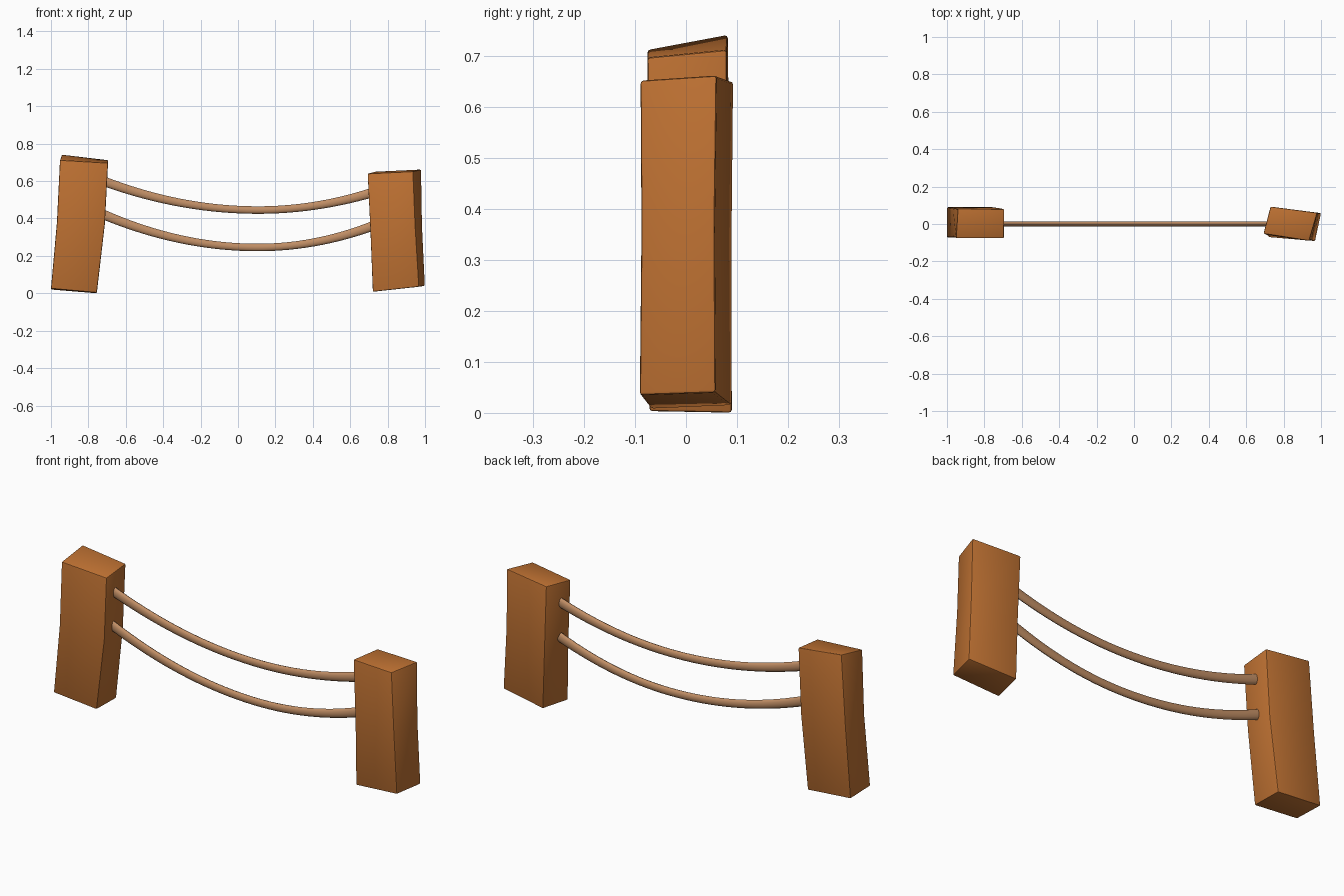
import bpy, bmesh, math

if "Cube" in bpy.data.objects:
    bpy.data.objects.remove(bpy.data.objects["Cube"])


def material(name, color):
    m = bpy.data.materials.new(name)
    m.diffuse_color = (*color, 1)
    m.use_nodes = True
    m.node_tree.nodes["Principled BSDF"].inputs["Base Color"].default_value = m.diffuse_color
    return m


WOOD = material("orange brown wood", (0.515, 0.165, 0.032))
ROPE = material("tan rope", (0.53, 0.27, 0.13))


def loft(name, rings, mat, bevel=0):
    """Skin a list of closed rings of points and cap both ends."""
    bm = bmesh.new()
    vr = [[bm.verts.new(p) for p in ring] for ring in rings]
    n = len(rings[0])
    for a, b in zip(vr, vr[1:]):
        for i in range(n):
            j = (i + 1) % n
            bm.faces.new((a[i], a[j], b[j], b[i]))
    bm.faces.new(vr[0][::-1])
    bm.faces.new(vr[-1])
    bmesh.ops.recalc_face_normals(bm, faces=bm.faces)
    if bevel:
        sharp = [e for e in bm.edges if e.calc_face_angle(0) > math.radians(40)]
        bmesh.ops.bevel(bm, geom=sharp, offset=bevel, segments=2, profile=0.5,
                        affect='EDGES')
    me = bpy.data.meshes.new(name)
    bm.to_mesh(me)
    bm.free()
    me.materials.append(mat)
    ob = bpy.data.objects.new(name, me)
    bpy.context.collection.objects.link(ob)
    bpy.ops.object.select_all(action='DESELECT')
    ob.select_set(True)
    bpy.context.view_layer.objects.active = ob
    bpy.ops.object.shade_smooth_by_angle(angle=math.radians(40))
    return ob


# Crooked posts: rings from bottom to top
# (front left, front right, back right, back left)
loft("left_post", [
    [(-1.0, -.072, .025), (-.755, -.072, .003), (-.755, .09, 0), (-1.0, .09, .02)],
    [(-.968, -.07, .38), (-.712, -.07, .37), (-.712, .084, .37), (-.968, .086, .38)],
    [(-.952, -.076, .712), (-.695, -.076, .697), (-.694, .08, .712), (-.942, .082, .742)],
], WOOD, 0.006)
loft("right_post", [
    [(.72, -.07, .008), (.968, -.091, .035), (1.0, .058, .04), (.752, .09, .015)],
    [(.707, -.058, .33), (.948, -.088, .36), (.985, .056, .36), (.742, .09, .34)],
    [(.692, -.052, .64), (.936, -.09, .652), (.98, .06, .662), (.73, .093, .65)],
], WOOD, 0.006)


# Sagging oval ropes, slightly thicker at the ends
def rope(name, low, left_rise, right_rise):
    rings = []
    for k in range(33):
        x = -.72 + 1.44 * k / 32
        span, rise = (.8, left_rise) if x < .107 else (.6, right_rise)
        t = (x - .107) / span
        z, slope = low + rise * t * t, 2 * rise * t / span
        a = math.atan(slope)
        hz, hy = .020 + .005 * t * t, .013
        ring = []
        for i in range(12):
            u = 2 * math.pi * i / 12
            h = hz * math.sin(u)
            ring.append((x - h * math.sin(a), hy * math.cos(u), z + h * math.cos(a)))
        rings.append(ring)
    loft(name, rings, ROPE)


rope("upper_rope", .445, .145, .09)
rope("lower_rope", .245, .165, .11)
